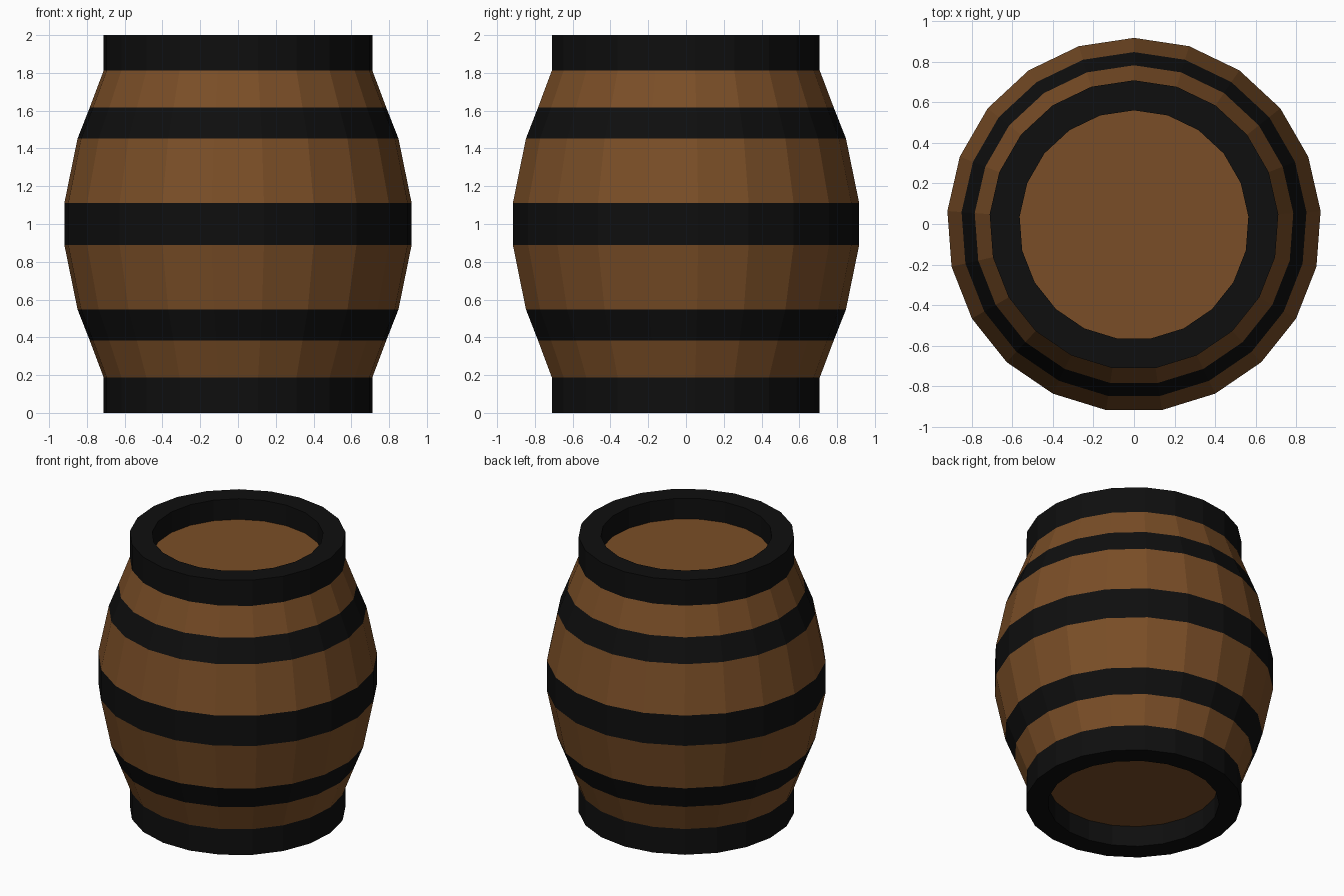
import bpy, bmesh, math

if "Cube" in bpy.data.objects:
    bpy.data.objects.remove(bpy.data.objects["Cube"])

SIDES = 21
Y_OFF = -0.005   # odd side count: one corner points to +y, so shift to centre


def material(name, rgb):
    m = bpy.data.materials.new(name)
    m.diffuse_color = (*rgb, 1)
    m.use_nodes = True
    m.node_tree.nodes["Principled BSDF"].inputs["Base Color"].default_value = m.diffuse_color
    return m


wood = material("brown_wood", (0.195, 0.076, 0.02))
iron = material("black_iron", (0.0045, 0.0045, 0.0045))


def ring(bm, r, z):
    return [bm.verts.new((r * math.sin(2 * math.pi * i / SIDES),
                          r * math.cos(2 * math.pi * i / SIDES) + Y_OFF, z))
            for i in range(SIDES)]


def finish(bm, name, mats):
    bmesh.ops.recalc_face_normals(bm, faces=bm.faces)
    mesh = bpy.data.meshes.new(name)
    bm.to_mesh(mesh)
    bm.free()
    for m in mats:
        mesh.materials.append(m)
    obj = bpy.data.objects.new(name, mesh)
    bpy.context.collection.objects.link(obj)
    return obj


# Barrel shell: lower half of the outline (radius, height), mirrored about z = 1
R_IN, DEPTH = 0.565, 0.15
half = [(R_IN, DEPTH), (R_IN, 0), (0.713, 0), (0.713, 0.187),
        (0.787, 0.383), (0.852, 0.548), (0.922, 0.89)]
profile = half + [(r, 2 - z) for r, z in reversed(half)]

# Staves between these heights are wood, everything else is hoop
WOOD_BANDS = [(0.187, 0.383), (0.548, 0.89), (1.11, 1.452), (1.617, 1.813)]

bm = bmesh.new()
rings = [ring(bm, r, z) for r, z in profile]
for k in range(len(rings) - 1):
    (r0, z0), (r1, z1) = profile[k], profile[k + 1]
    mid = (z0 + z1) / 2
    outside = min(r0, r1) > R_IN + 0.01
    is_wood = outside and any(a < mid < b for a, b in WOOD_BANDS)
    for i in range(SIDES):
        j = (i + 1) % SIDES
        f = bm.faces.new((rings[k][i], rings[k][j], rings[k + 1][j], rings[k + 1][i]))
        f.material_index = 0 if is_wood else 1

# Recessed wooden heads close both ends
for end in (rings[0], rings[-1]):
    bm.faces.new(end).material_index = 0
finish(bm, "barrel", [wood, iron])
